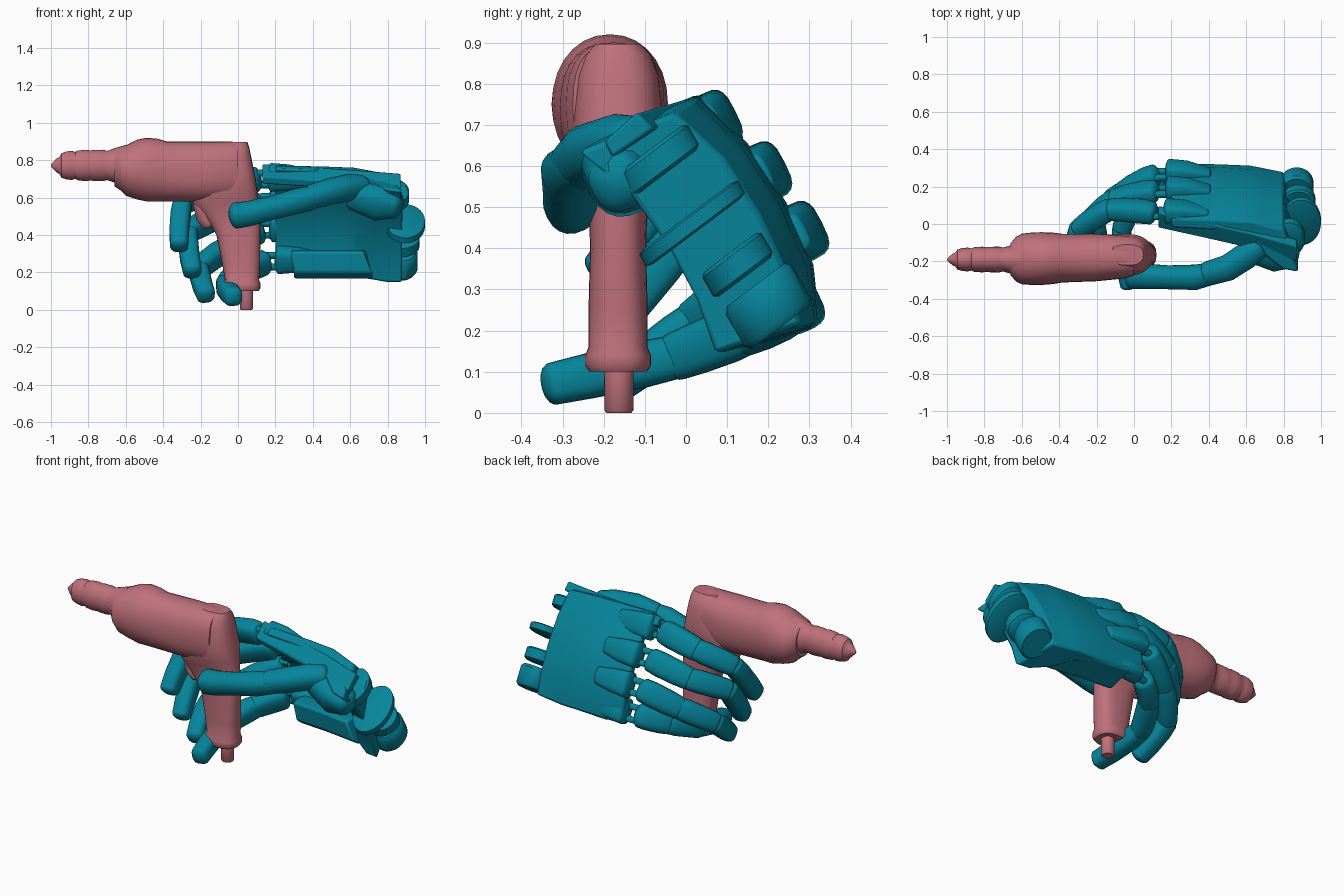
import bpy, bmesh, math
from mathutils import Vector as V

if "Cube" in bpy.data.objects:
    bpy.data.objects.remove(bpy.data.objects["Cube"])


def material(name, rgb):
    m = bpy.data.materials.new(name)
    m.diffuse_color = (*rgb, 1)
    m.use_nodes = True
    m.node_tree.nodes["Principled BSDF"].inputs["Base Color"].default_value = m.diffuse_color
    return m


PINK = material("rose_plastic", (0.52, 0.165, 0.20))
TEAL = material("teal_plastic", (0.002, 0.235, 0.33))


def loft(name, rings, mat, bevel=0, angle=40):
    """Skin a list of equal-length rings and cap both ends."""
    bm = bmesh.new()
    vs = [[bm.verts.new(p) for p in r] for r in rings]
    n = len(rings[0])
    for a, b in zip(vs, vs[1:]):
        for i in range(n):
            j = (i + 1) % n
            bm.faces.new((a[i], a[j], b[j], b[i]))
    bm.faces.new(vs[0][::-1])
    bm.faces.new(vs[-1])
    bmesh.ops.recalc_face_normals(bm, faces=bm.faces)
    me = bpy.data.meshes.new(name)
    bm.to_mesh(me)
    bm.free()
    ob = bpy.data.objects.new(name, me)
    bpy.context.collection.objects.link(ob)
    me.materials.append(mat)
    if bevel:
        mod = ob.modifiers.new("soft_edges", "BEVEL")
        mod.width, mod.segments, mod.limit_method = bevel, 2, "ANGLE"
    bpy.ops.object.select_all(action="DESELECT")
    ob.select_set(True)
    bpy.context.view_layer.objects.active = ob
    bpy.ops.object.shade_smooth_by_angle(angle=math.radians(angle))
    return ob


def ring(c, u, v, e=2.0, n=28):
    """Superellipse ring; e=2 is round, larger is boxier."""
    def f(t):
        return math.copysign(abs(t) ** (2 / e), t)
    return [V(c) + V(u) * f(math.cos(2 * math.pi * i / n)) + V(v) * f(math.sin(2 * math.pi * i / n))
            for i in range(n)]


SIDE = V((0, .45, -.89))  # direction across the hand, index to little finger


def tube(name, pts, radii, mat, e=2.6, cap=0.6, wide=1.0):
    """Rounded-end tube through points; wide stretches it across the hand."""
    pts = [V(p) for p in pts]
    d0, d1 = (pts[1] - pts[0]).normalized(), (pts[-1] - pts[-2]).normalized()
    rings = []

    def add(c, d, r):
        u = d.cross(SIDE).normalized()
        rings.append(ring(c, u * r, d.cross(u) * r * wide, e, 20))
    ends = [(math.cos(a), math.sin(a)) for a in (0.2, 0.6, 1.0, 1.35)]
    for k, s in ends:
        add(pts[0] + d0 * radii[0] * cap * (1 - k), d0, radii[0] * s)
    for i, p in enumerate(pts):
        d = (pts[min(i + 1, len(pts) - 1)] - pts[max(i - 1, 0)]).normalized()
        if i == 0:
            p = p + d0 * radii[0] * cap
        if i == len(pts) - 1:
            p = p - d1 * radii[-1] * cap
        add(p, d, radii[i])
    for k, s in ends[::-1]:
        add(pts[-1] - d1 * radii[-1] * cap * (1 - k), d1, radii[-1] * s)
    return loft(name, rings, mat)


# Drill: housing lofted along x  (x, z low, z high, half width, squareness)
housing = [(-.66, .66, .86, .085, 2), (-.63, .64, .87, .12, 2), (-.60, .61, .88, .135, 2), (-.54, .59, .91, .141, 2),
           (-.49, .58, .92, .141, 2.1), (-.43, .58, .915, .137, 2.1), (-.38, .58, .90, .13, 2.2),
           (-.2, .58, .90, .127, 2.4), (-.05, .59, .90, .115, 2.5), (.0, .60, .897, .1, 2.5)]
loft("drill_housing", [ring((x, -.175 + .02 * x, (a + b) / 2), (0, w, 0), (0, 0, (b - a) / 2), e)
                       for x, a, b, w, e in housing], PINK)

# Drill: stepped chuck and short pointed nose, taller than wide  (x, radius)
chuck = [(-1, .006), (-.97, .038), (-.955, .045), (-.945, .065), (-.92, .074), (-.89, .078), (-.87, .072),
         (-.855, .08), (-.81, .084), (-.79, .08), (-.77, .083), (-.72, .084), (-.70, .078), (-.68, .085),
         (-.65, .095), (-.6, .11)]
loft("drill_chuck", [ring((x, -.19, .772), (0, r * .82, 0), (0, 0, r)) for x, r in chuck], PINK)

# Drill: grip and sloped back, lofted along z  (z, x front, x back, half width)
grip = [(.10, -.07, .11, .07), (.115, -.085, .12, .08), (.14, -.085, .12, .08), (.16, -.07, .113, .072),
        (.25, -.085, .118, .072), (.40, -.115, .12, .068), (.46, -.15, .12, .07), (.51, -.19, .117, .074),
        (.57, -.245, .112, .085), (.62, -.25, .105, .105), (.70, -.2, .095, .112), (.82, -.15, .07, .098),
        (.87, -.14, .06, .08), (.897, -.12, .05, .055)]
loft("drill_grip", [ring(((a + b) / 2, -.165, z), ((b - a) / 2, 0, 0), (0, w, 0), 2.6)
                    for z, a, b, w in grip], PINK)
loft("cable_stub", [ring((.045, -.163, z), (r, 0, 0), (0, r, 0))
                    for z, r in ((0, .03), (.006, .035), (.09, .036), (.12, .036))], PINK)
tube("drill_trigger", [(-.15, -.168, .44), (-.18, -.168, .49), (-.2, -.168, .6)], [.03, .04, .045], PINK)

# Palm: arched back plate thickening into the heel; its end face slants toward the palm side
front = [(.03, .775), (.15, .655), (.245, .51), (.31, .36), (.325, .215)]
back = [(-.03, .73), (.09, .62), (.18, .48), (.24, .35), (.28, .215)]
rings = []
for x, t, d, slant in ((.20, 0, .065, 0), (.45, .1, .075, 0), (.62, .25, .10, .0), (.70, .45, .22, .03),
                       (.80, .75, .29, .06), (.88, 1, .29, .08)):
    out = [V((x - slant, p[0] + (q[0] - p[0]) * t, p[1] + (q[1] - p[1]) * t)) for p, q in zip(front, back)]
    rings.append(out + [p + V((0, -.8, -.33 + .015 * i)) * d * (1 - .025 * i) + V((slant, 0, 0))
                        for i, p in enumerate(out)][::-1])
loft("palm", rings, TEAL, bevel=.012, angle=30)

# Palm: folded wall on the little-finger side and the long edge on the index side
loft("palm_side_wall", [[(x + o, y + dy, z) for (y, z), o in zip(
    ((.31, .21), (.16, .165), (.11, .2), (.10, .31), (.16, .32), (.29, .3)), (0, 0, 0, off, off, 0))]
    for x, dy, off in ((.30, .015, -.02), (.5, .0, 0), (.72, -.03, -.05))], TEAL, bevel=.012)
loft("index_side_edge", [[(x, a + y, b + z) for y, z in ((0, 0), (.04, -.04), (-.06, -.11), (-.08, -.07))]
                         for x, a, b in ((.13, .06, .782), (.4, .0, .765), (.62, -.05, .75), (.87, -.12, .73))],
     TEAL, bevel=.008)

# Thumb: fleshy base, then two phalanges
tube("thumb_base", [(.88, -.17, .55), (.76, -.15, .58), (.58, -.12, .62)], [.07, .1, .075], TEAL)
tube("thumb_lower", [(.69, -.11, .66), (.6, -.17, .655), (.5, -.235, .635), (.36, -.275, .595)],
     [.062, .07, .069, .064], TEAL, e=2.3)
tube("thumb_tip", [(.46, -.255, .615), (.33, -.285, .585), (.18, -.285, .545), (.06, -.28, .515), (-.05, -.275, .498)],
     [.058, .066, .062, .066, .068], TEAL, e=2.3)

# Fingers: knuckle tab, twin hinge pins, three phalanges
fingers = {
    "index": [(.12, .055, .70), (-.13, .075, .655), (-.295, -.03, .565), (-.315, -.22, .325)],
    "middle": [(.13, .175, .575), (-.11, .125, .495), (-.265, -.02, .415), (-.24, -.205, .185)],
    "ring": [(.13, .265, .43), (-.07, .16, .32), (-.205, .025, .22), (-.165, -.18, .065)],
    "little": [(.16, .255, .26), (.02, .14, .2), (-.065, -.03, .135), (-.02, -.35, .065)],
}
for name, pts in fingers.items():
    p = [V(q) for q in pts]
    r = .054
    tube(name + "_knuckle", [p[0] + V((.28, -.01, 0)), p[0] + V((.15, .012, .008)), p[0] + V((.035, .015, .008))],
         [r * .7, r * .95, r * 1.05], TEAL, e=3.4, cap=.4, wide=1.3)
    d = (p[1] - p[0]).normalized()
    for s in (-1, 1):
        o = SIDE * s * .035
        tube(name + "_hinge_pin", [p[0] + V((.08, 0, 0)) + o, p[0] + o, p[0] + d * .1 + o], [.018] * 3, TEAL)
    for k, part in enumerate(("lower", "middle", "tip")):
        a, b = p[k], p[k + 1]
        d = (b - a).normalized()
        a = a + d * (-.005 if k == 0 else -.03)
        b = b + d * (.025 if k < 2 else 0)
        bow = d.cross(SIDE) * .008
        if bow.x > 0:
            bow = -bow
        q = [a, a.lerp(b, .3) + bow, a.lerp(b, .65) + bow, b]
        f = r * (1.05, 1.02, .98)[k]
        tube(f"{name}_{part}", q, [f * .97, f * 1.03, f, f * .93], TEAL, e=2.8, cap=.6, wide=(1.22, 1.15, 1.05)[k])

# Wrist: row of rounded hubs across the heel  (x, y, z, x radius, depth radius, half thickness)
w = V((0, .5, -.866))
t = V((0, -.8, -.6))
for i, (x, y, z, rx, rt, h) in enumerate(((.83, -.07, .61, .085, .11, .035), (.895, .015, .46, .105, .15, .022),
                                          (.88, .125, .36, .09, .09, .035), (.87, .2, .26, .09, .1, .06))):
    loft(f"wrist_hub_{i + 1}", [ring(V((x, y, z)) + w * s * h, V((rx * k, 0, 0)), t * rt * k)
                                for s, k in ((-1, .88), (-.75, 1), (.75, 1), (1, .88))], TEAL)
